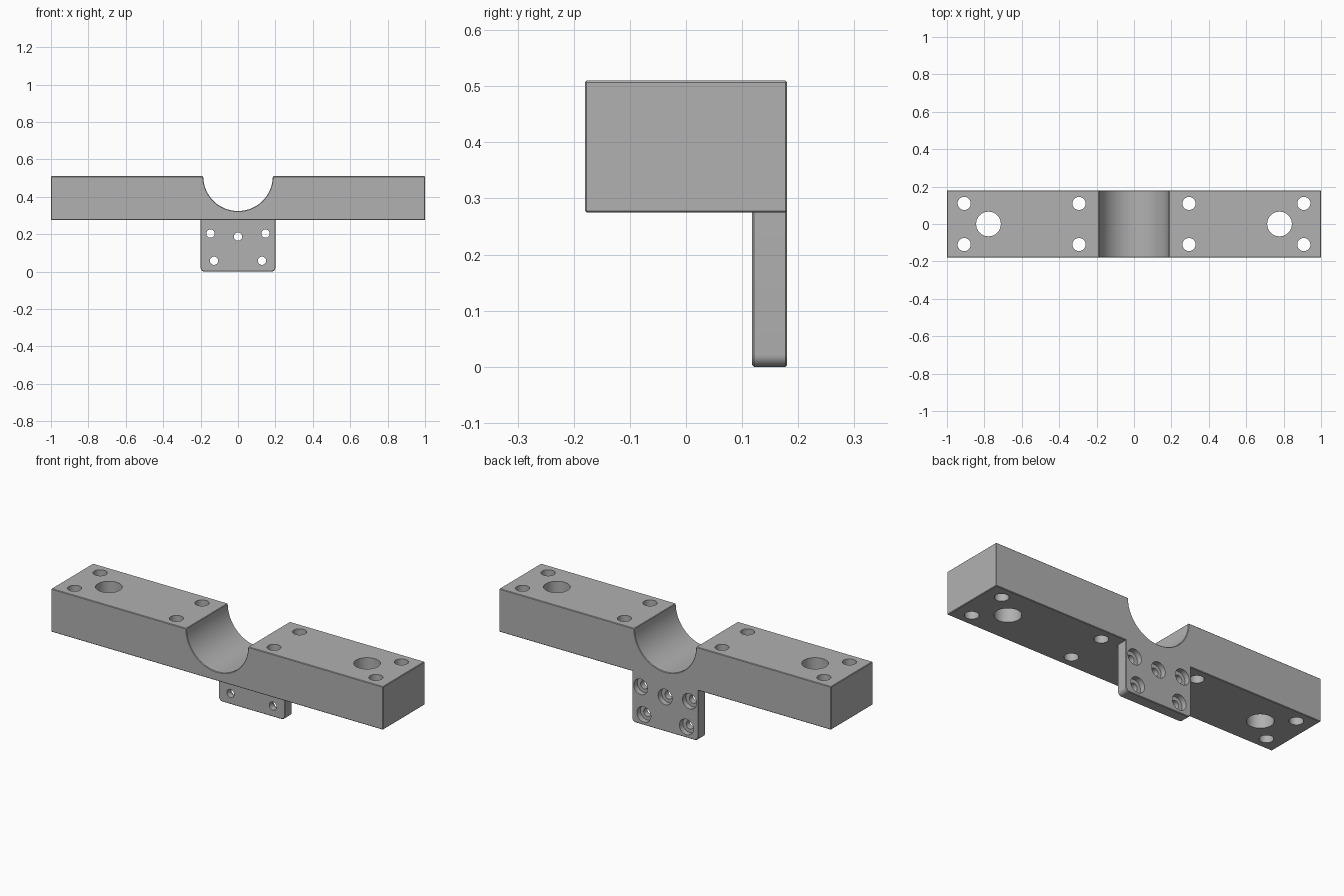
import bpy, bmesh, math
from mathutils import Matrix, Vector

cube = bpy.data.objects.get("Cube")
if cube:
    bpy.data.objects.remove(cube, do_unlink=True)

BACK = 0.18           # rear face of the beam and the tab
BASE, TOP = 0.275, 0.51

grey = bpy.data.materials.new("machined grey")
grey.use_nodes = True
grey.diffuse_color = (0.44, 0.44, 0.44, 1)
grey.node_tree.nodes["Principled BSDF"].inputs["Base Color"].default_value = (0.44, 0.44, 0.44, 1)


def make_object(name, bm):
    bmesh.ops.recalc_face_normals(bm, faces=bm.faces)
    mesh = bpy.data.meshes.new(name)
    bm.to_mesh(mesh)
    bm.free()
    mesh.materials.append(grey)
    obj = bpy.data.objects.new(name, mesh)
    bpy.context.collection.objects.link(obj)
    return obj


def extrude_profile(name, points, y0, y1):
    """Extrude an x-z outline along y."""
    bm = bmesh.new()
    face = bm.faces.new([bm.verts.new((x, y0, z)) for x, z in points])
    out = bmesh.ops.extrude_face_region(bm, geom=[face])
    verts = [v for v in out["geom"] if isinstance(v, bmesh.types.BMVert)]
    bmesh.ops.translate(bm, verts=verts, vec=(0, y1 - y0, 0))
    return make_object(name, bm)


def arc(cx, cz, r, start, end, steps):
    angles = [math.radians(start + (end - start) * i / steps) for i in range(steps + 1)]
    return [(cx + r * math.cos(a), cz + r * math.sin(a)) for a in angles]


def drills(name, holes, depth, axis):
    """Cylinders (position, radius) used as one cutter."""
    turn = Matrix.Rotation(math.pi / 2, 4, "X") if axis == "Y" else Matrix()
    bm = bmesh.new()
    for pos, r in holes:
        bmesh.ops.create_cone(bm, cap_ends=True, segments=40, radius1=r, radius2=r,
                              depth=depth, matrix=Matrix.Translation(Vector(pos)) @ turn)
    obj = make_object(name, bm)
    obj.hide_render = True
    return obj


def finish(obj, cutters):
    """Soften the edges, drill the holes and shade the result."""
    bpy.ops.object.select_all(action="DESELECT")
    bpy.context.view_layer.objects.active = obj
    obj.select_set(True)
    bevel = obj.modifiers.new("edge break", "BEVEL")
    bevel.width, bevel.segments = 0.003, 1
    bevel.limit_method, bevel.angle_limit = "ANGLE", math.radians(40)
    bpy.ops.object.modifier_apply(modifier=bevel.name)
    for cutter in cutters:
        cut = obj.modifiers.new("drill", "BOOLEAN")
        cut.operation, cut.solver, cut.object = "DIFFERENCE", "EXACT", cutter
        bpy.ops.object.modifier_apply(modifier=cut.name)
        bpy.data.objects.remove(cutter, do_unlink=True)
    bpy.ops.object.shade_smooth_by_angle(angle=math.radians(30))


# Beam with a half-round saddle in the top
saddle = arc(0, TOP, 0.186, 180, 360, 48)
beam = extrude_profile("beam", [(-1, BASE), (-1, TOP)] + saddle + [(1, TOP), (1, BASE)],
                       -BACK, BACK)
bolt_holes = [((sx * x, sy * 0.11, 0.4), 0.035)
              for sx in (-1, 1) for x in (0.294, 0.908) for sy in (-1, 1)]
main_holes = [((sx * 0.778, 0, 0.4), 0.066) for sx in (-1, 1)]
finish(beam, [drills("beam_drills", bolt_holes + main_holes, 1, "Z")])

# Mounting tab below, flush with the back, with rounded lower corners
outline = ([(-0.2, BASE + 0.006)] + arc(-0.178, 0.022, 0.022, 180, 270, 8)
           + arc(0.178, 0.022, 0.022, 270, 360, 8) + [(0.2, BASE + 0.006)])
tab = extrude_profile("mounting_tab", outline, 0.118, BACK)
screws = [(-0.147, 0.203), (0.147, 0.203), (0, 0.187), (-0.128, 0.058), (0.128, 0.058)]
through = drills("screw_drills", [((x, 0.15, z), 0.022) for x, z in screws], 0.3, "Y")
bores = drills("counterbore_drills", [((x, BACK, z), 0.042) for x, z in screws], 0.06, "Y")
finish(tab, [through, bores])
